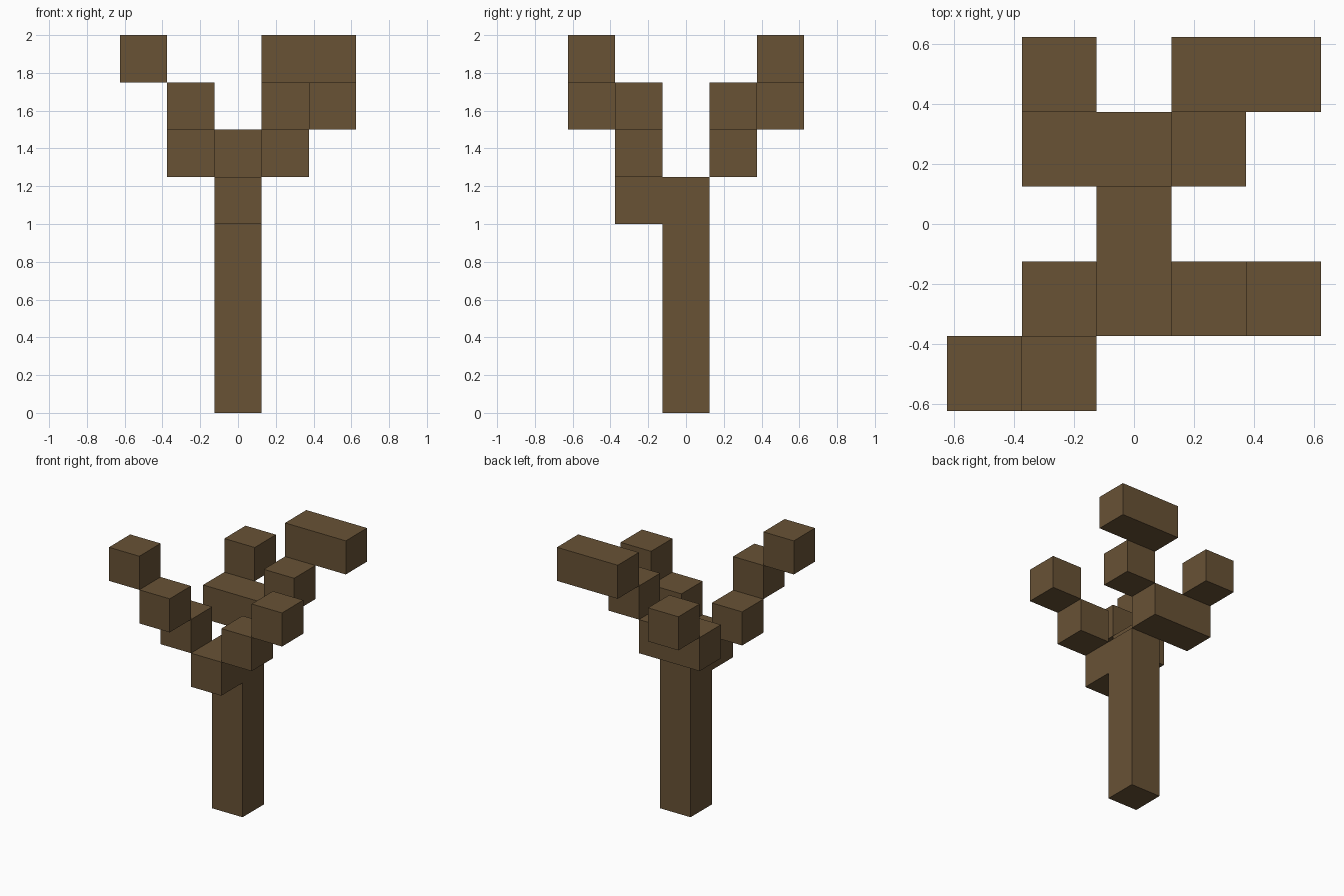
import bpy
import bmesh
from mathutils import Matrix, Vector

cube = bpy.data.objects.get("Cube")
if cube:
    bpy.data.objects.remove(cube)

U = 0.25  # edge of one block

# Bark colour
bark = bpy.data.materials.new("brown_bark")
bark.use_nodes = True
color = (0.138, 0.084, 0.036, 1)
bark.diffuse_color = color
bark.node_tree.nodes["Principled BSDF"].inputs["Base Color"].default_value = color


def finish(name, bm):
    bmesh.ops.recalc_face_normals(bm, faces=bm.faces)
    mesh = bpy.data.meshes.new(name)
    bm.to_mesh(mesh)
    bm.free()
    mesh.materials.append(bark)
    bpy.context.collection.objects.link(bpy.data.objects.new(name, mesh))


def branch(name, x, y, level, length=1):
    """Box of whole blocks, running towards +x from its first block."""
    center = Vector((x + (length - 1) / 2, y, level + 0.5)) * U
    bm = bmesh.new()
    bmesh.ops.create_cube(bm, size=U, matrix=Matrix.Translation(center)
                          @ Matrix.Diagonal((length, 1, 1, 1)))
    finish(name, bm)


# Trunk with its front fork: side profile (y, z) in blocks, extruded across x
profile = [(0.5, 0), (0.5, 5), (-1.5, 5), (-1.5, 4), (-0.5, 4), (-0.5, 0)]
bm = bmesh.new()
side = bm.faces.new([bm.verts.new((-U / 2, y * U, z * U)) for y, z in profile])
ext = bmesh.ops.extrude_face_region(bm, geom=[side], use_keep_orig=True)
bmesh.ops.translate(bm, vec=(U, 0, 0),
                    verts=[v for v in ext["geom"] if isinstance(v, bmesh.types.BMVert)])
finish("trunk_and_fork", bm)

# Front branches
branch("front_right_branch_lower", -1, -1, 5)
branch("front_right_branch_middle", -1, -2, 6)
branch("front_right_branch_tip", -2, -2, 7)
branch("front_left_branch_lower", 1, -1, 5)
branch("front_left_branch_tip", 2, -1, 6)

# Back branches
branch("back_branch_base", -1, 1, 5, length=2)
branch("back_right_branch_tip", -1, 2, 6)
branch("back_left_branch_middle", 1, 1, 6)
branch("back_left_branch_tip", 1, 2, 7, length=2)
